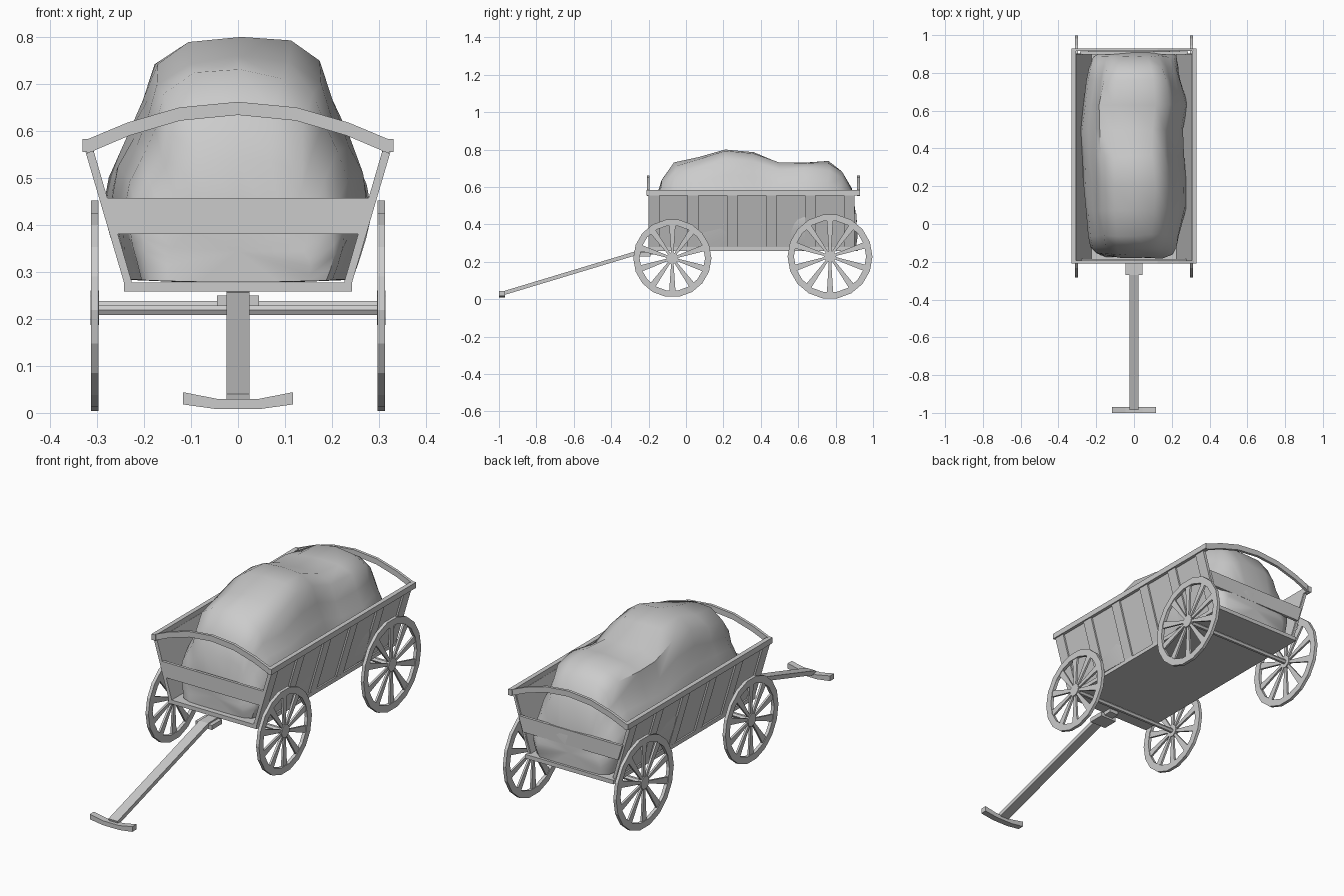
import bpy, bmesh, math
from mathutils import Vector, noise

if "Cube" in bpy.data.objects:
    bpy.data.objects.remove(bpy.data.objects["Cube"])


def make(name, bm, mirror=False):
    bmesh.ops.recalc_face_normals(bm, faces=bm.faces)
    me = bpy.data.meshes.new(name)
    bm.to_mesh(me)
    bm.free()
    ob = bpy.data.objects.new(name, me)
    bpy.context.collection.objects.link(ob)
    if mirror:
        ob.modifiers.new("mirror", 'MIRROR')
    return ob


def add_prism(bm, pts, a, b, axis='y'):
    """Extrude a 2D profile from a to b along y (profile x,z) or x (profile y,z)."""
    def at(p, t):
        return (p[0], t, p[1]) if axis == 'y' else (t, p[0], p[1])
    va = [bm.verts.new(at(p, a)) for p in pts]
    vb = [bm.verts.new(at(p, b)) for p in pts]
    n = len(pts)
    bm.faces.new(va)
    bm.faces.new(vb[::-1])
    for i in range(n):
        j = (i + 1) % n
        bm.faces.new((va[i], va[j], vb[j], vb[i]))


def prism(name, pts, a, b, axis='y', mirror=False):
    bm = bmesh.new()
    add_prism(bm, pts, a, b, axis)
    return make(name, bm, mirror)


def add_band(bm, lower, upper, a, b):
    """Closed strip between two polylines, without inner walls."""
    add_prism(bm, lower + upper[::-1], a, b)


def rect(u0, u1, v0, v1):
    return [(u0, v0), (u1, v0), (u1, v1), (u0, v1)]


# Floor, slanted side walls and top rails
prism("floor", rect(-.243, .243, .258, .278), -.2, .92)
prism("side_walls", [(.225, .275), (.234, .275), (.316, .557), (.307, .557)], -.2, .9, mirror=True)
prism("top_rails", rect(.308, .331, .555, .583), -.21, .93, mirror=True)

# Battens on the outside of the walls
bm = bmesh.new()
for i in range(6):
    y = -.2 + i * .209
    add_prism(bm, [(.23, .275), (.242, .275), (.325, .557), (.312, .557)], y, y + .057)
make("battens", bm, True)

# End boards and arched hoops
upper = [(-.326, .58), (-.235, .618), (-.125, .65), (0, .662), (.125, .65), (.235, .618), (.326, .58)]
lower = [(x * .985, z - .028) for x, z in upper]
for tag, y, yb in (("front", -.208, -.2), ("back", .915, .898)):
    prism(tag + "_end_board", [(-.262, .381), (.262, .381), (.286, .457), (-.286, .457)], yb, yb + .014)
    bm = bmesh.new()
    add_band(bm, lower, upper, y, y + .014)
    make(tag + "_hoop", bm)


# Wheels: faceted rim, tapered spokes and hub
def wheel_pair(name, yc, zc, r, sides=18, spokes=10):
    bm = bmesh.new()

    def pt(rad, ang, off=0):
        return (yc + rad * math.cos(ang) - off * math.sin(ang),
                zc + rad * math.sin(ang) + off * math.cos(ang))

    ri = r - .034
    rings = []
    for rad, x in ((r, .297), (r, .313), (ri, .313), (ri, .297)):
        rings.append([bm.verts.new((x, *pt(rad, 2 * math.pi * k / sides))) for k in range(sides)])
    for q in range(4):
        A, B = rings[q], rings[(q + 1) % 4]
        for k in range(sides):
            m = (k + 1) % sides
            bm.faces.new((A[k], A[m], B[m], B[k]))
    for k in range(spokes):
        a = math.pi / 2 + 2 * math.pi * k / spokes
        add_prism(bm, [pt(.02, a, -.006), pt(ri + .003, a, -.017),
                       pt(ri + .003, a, .017), pt(.02, a, .006)], .300, .310, 'x')
    add_prism(bm, [pt(.032, 2 * math.pi * k / 12) for k in range(12)], .296, .314, 'x')
    make(name + "_wheels", bm, True)
    # Slim hexagonal axle
    prism(name + "_axle", [pt(.012, math.pi * k / 3) for k in range(6)], -.3, .3, 'x')


wheel_pair("front", -.073, .219, .209)
wheel_pair("back", .77, .228, .227)

# Draw bar with bracket and bent cross handle
prism("bracket", rect(-.045, .045, .228, .25), -.27, -.19)
prism("draw_bar", [(-.15, .24), (-.15, .258), (-.27, .256), (-.985, .04), (-.98, .02), (-.27, .234)], -.025, .025, 'x')
bm = bmesh.new()
add_band(bm, [(-.117, .018), (-.045, .008), (.045, .008), (.117, .018)],
         [(-.117, .044), (-.045, .03), (.045, .03), (.117, .044)], -1, -.968)
make("handle", bm)

# Lumpy sack: rings lofted along y (y, left width, right width, top height)
stations = [(-.175, .13, .13, .42), (-.16, .18, .18, .54), (-.125, .215, .21, .64), (-.06, .237, .24, .725),
            (.07, .25, .275, .755), (.21, .262, .272, .8), (.36, .272, .255, .79), (.5, .278, .258, .74),
            (.63, .27, .28, .73), (.76, .245, .255, .735), (.83, .22, .225, .69), (.885, .19, .195, .59),
            (.91, .14, .15, .43)]
half = [(0, 0), (.5, 0), (.87, .01), (.92, .1), (.97, .22), (1, .34), (.97, .47), (.87, .6),
        (.74, .74), (.66, .9), (.4, .98)]
bm = bmesh.new()
rings = []
for i, (y, left, right, top) in enumerate(stations):
    prof = [(u * right, v) for u, v in half] + [(0, 1)] + [(-u * left, v) for u, v in half[:0:-1]]
    ring = []
    for x, v in prof:
        # widen the foot of the end rings so that the base stays square
        near = max(0, 1 - min(i, len(stations) - 1 - i) / 3)
        p = Vector((x * (1 + near * .3 * (1 - v)), y, .279 + v * (top - .279)))
        d = noise.noise_vector(p * 7) * .026 * min(1, v * 3)
        ring.append(bm.verts.new(p + Vector((d.x * .6, d.y * .5, d.z * .7))))
    rings.append(ring)
for A, B in zip(rings, rings[1:]):
    for k in range(len(A)):
        m = (k + 1) % len(A)
        bm.faces.new((A[k], A[m], B[m], B[k]))
for ring in (rings[0], rings[-1]):
    c = bm.verts.new(sum((v.co for v in ring), Vector()) / len(ring))
    for k in range(len(ring)):
        bm.faces.new((ring[k], ring[(k + 1) % len(ring)], c))
sack = make("sack", bm)
bpy.context.view_layer.objects.active = sack
sack.select_set(True)
bpy.ops.object.shade_smooth_by_angle(angle=math.radians(45))
